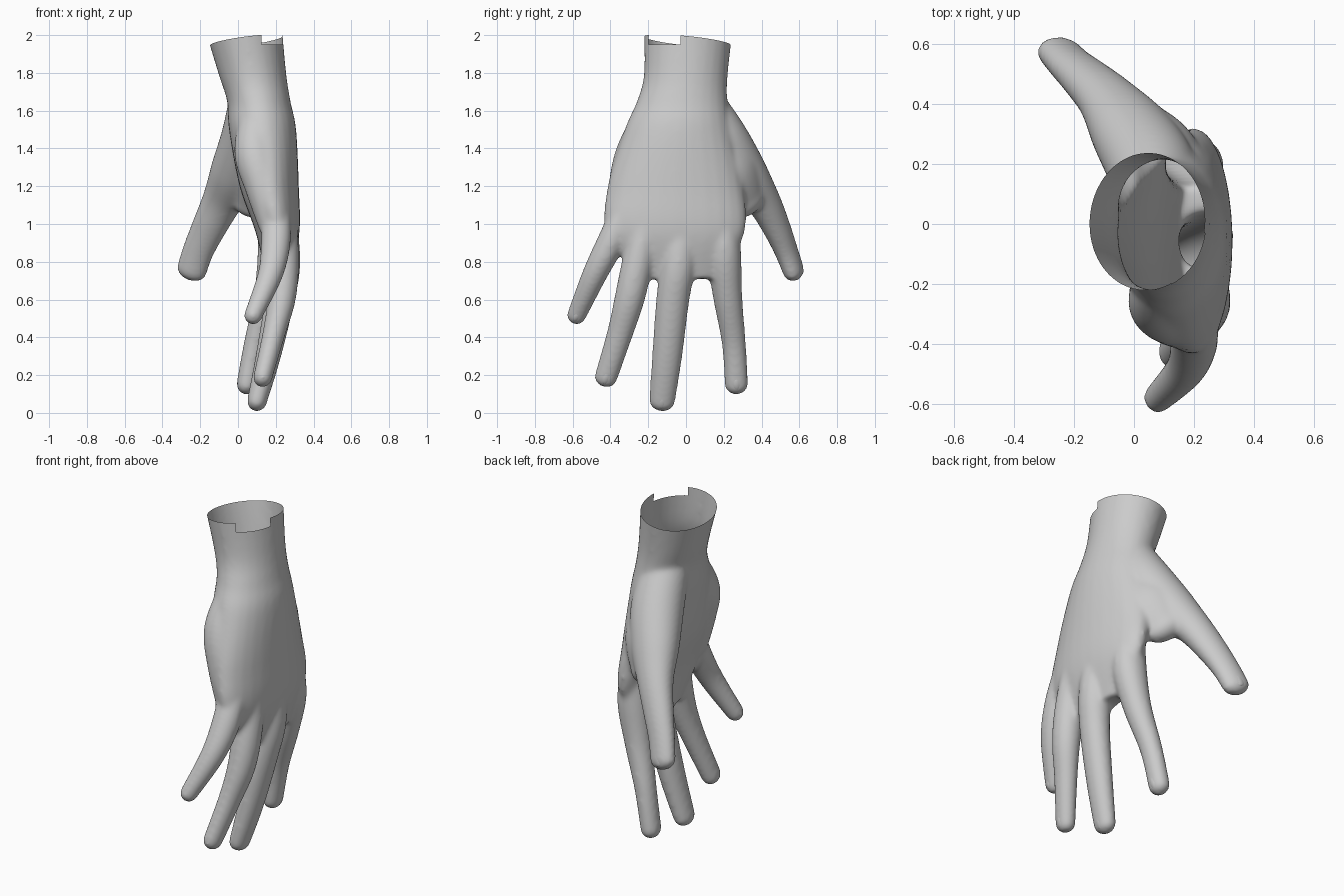
import bpy, bmesh, math
from mathutils import Vector

cube = bpy.data.objects.get("Cube")
if cube:
    bpy.data.objects.remove(cube, do_unlink=True)

skin = bpy.data.materials.new("light grey skin")
skin.use_nodes = True
grey = (0.6, 0.6, 0.6, 1)
skin.diffuse_color = grey
skin.node_tree.nodes["Principled BSDF"].inputs["Base Color"].default_value = grey

SIDES = 28
UP = Vector((0, 0, 1))
BACK = Vector((1, 0, 0))          # direction the back of the hand faces
LEFT = UP.cross(BACK)


def add_ring(bm, centre, side, dorsal):
    """Elliptical ring of vertices."""
    angles = [math.tau * i / SIDES for i in range(SIDES)]
    return [bm.verts.new(centre + side * math.cos(a) + dorsal * math.sin(a))
            for a in angles]


def skin_rings(bm, rings):
    """Join rings into a closed tube."""
    for a, b in zip(rings, rings[1:]):
        for i in range(SIDES):
            j = (i + 1) % SIDES
            bm.faces.new((a[i], a[j], b[j], b[i]))
    bm.faces.new(rings[0][::-1])
    bm.faces.new(rings[-1])


def spline(rows, steps=6):
    """Smooth interpolation of whole rows of numbers."""
    rows = [Vector(row) for row in rows]
    padded = [rows[0]] + rows + [rows[-1]]
    out = []
    for before, start, end, after in zip(padded, rows, rows[1:], padded[3:]):
        slope_in = (end - before) / 2
        slope_out = (after - start) / 2
        for n in range(steps):
            t = n / steps
            ease = t * t * (3 - 2 * t)
            out.append(start + (end - start) * ease
                       + slope_in * t * (1 - t) ** 2
                       - slope_out * t * t * (1 - t))
    return out + [rows[-1]]


def add_digit(bm, facing, root_ratio, tip_ratio, rows):
    """Tube through (x, y, z, half width) with a rounded tip.

    The ratios give depth over width at the root and at the tip."""
    points = spline(rows)
    last = len(points) - 1
    rings = []
    for k, point in enumerate(points):
        centre, wide = point.to_3d(), point[3]
        deep = wide * (root_ratio + (tip_ratio - root_ratio) * k / last)
        tangent = (points[min(k + 1, last)] - points[max(k - 1, 0)]).to_3d()
        tangent.normalize()
        side = tangent.cross(facing).normalized()
        dorsal = side.cross(tangent)
        rings.append(add_ring(bm, centre, side * wide, dorsal * deep))
    for n in range(1, 6):
        a = n * math.pi / 11
        shrink = math.cos(a)
        rings.append(add_ring(bm, centre + tangent * deep * math.sin(a),
                              side * wide * shrink, dorsal * deep * shrink))
    skin_rings(bm, rings)
    return centre, tangent, side, dorsal, wide, deep


bm = bmesh.new()

# Wrist and palm: height, centre x, centre y, half depth, half width
palm = spline([(2.08, .02, .015, .21, .24), (1.8, .075, 0, .18, .222),
               (1.65, .11, -.02, .168, .24), (1.5, .13, -.04, .178, .285),
               (1.2, .165, -.055, .157, .36), (.95, .21, -.055, .115, .365),
               (.71, .21, -.03, .06, .21)])
skin_rings(bm, [add_ring(bm, BACK * x + LEFT * y + UP * z, LEFT * wide, BACK * deep)
                for z, x, y, deep, wide in palm])

# Fingers and thumb: x, y, z, half width
tips = {}
tips["index"] = add_digit(bm, BACK, 1.12, .85, [
    (.19, .19, 1.05, .08), (.2, .2, .85, .092), (.16, .22, .62, .078),
    (.09, .253, .37, .064), (.045, .267, .15, .063)])
tips["middle"] = add_digit(bm, BACK, 1.05, .76, [
    (.22, -.02, 1.05, .085), (.24, -.04, .8, .093), (.22, -.07, .6, .088),
    (.16, -.1, .3, .08), (.1, -.127, .06, .069)])
tips["ring"] = add_digit(bm, BACK, 1.05, .82, [
    (.23, -.2, 1.05, .08), (.24, -.26, .78, .083), (.23, -.3, .6, .08),
    (.19, -.35, .42, .069), (.13, -.425, .185, .061)])
tips["little"] = add_digit(bm, BACK, 1.12, .95, [
    (.2, -.32, 1.08, .07), (.2, -.4, .9, .074), (.17, -.485, .73, .066),
    (.08, -.58, .515, .051)])
tips["thumb"] = add_digit(bm, Vector((.3, 1, .4)), 1, .68, [
    (.08, .04, 1.7, .12), (.06, .18, 1.46, .15), (-.01, .305, 1.27, .14),
    (-.085, .41, 1.12, .108), (-.155, .48, .98, .093), (-.21, .53, .86, .084),
    (-.245, .568, .755, .082)])

# Web of skin between thumb and index finger
add_digit(bm, BACK + LEFT, .8, .6, [
    (.1, .14, 1.45, .14), (.09, .24, 1.27, .17), (.045, .325, 1.125, .125)])

# Fleshy heel along the little finger side of the palm
add_digit(bm, BACK, 1, 1, [
    (.1, -.18, 1.57, .09), (.09, -.26, 1.38, .11), (.135, -.31, 1.2, .1),
    (.18, -.34, 1, .075)])

# Fuse the parts into one soft skin
bmesh.ops.recalc_face_normals(bm, faces=bm.faces)
mesh = bpy.data.meshes.new("hand")
bm.to_mesh(mesh)
bm.free()
hand = bpy.data.objects.new("hand", mesh)
bpy.context.collection.objects.link(hand)
remesh = hand.modifiers.new("fuse", 'REMESH')
remesh.mode = 'VOXEL'
remesh.voxel_size = 0.011
soften = hand.modifiers.new("soften", 'SMOOTH')
soften.factor = 0.5
soften.iterations = 18
fused = bpy.data.meshes.new_from_object(
    hand.evaluated_get(bpy.context.evaluated_depsgraph_get()))
hand.modifiers.clear()
hand.data = fused

# Open the wrist with a tilted cut, then cut the notch in its rim
bm = bmesh.new()
bm.from_mesh(fused)


def cut(point, normal, clear=False):
    """Slice the wrist end only, optionally removing the far side."""
    faces = [f for f in bm.faces if f.calc_center_median().z > 1.85]
    edges = {e for f in faces for e in f.edges}
    verts = {v for f in faces for v in f.verts}
    bmesh.ops.bisect_plane(bm, geom=faces + list(edges) + list(verts),
                           plane_co=point, plane_no=normal, clear_outer=clear)


rim = UP * 1.965
corner = Vector((.125, -.03, 1.95))
cut(rim, UP - BACK * .13 + LEFT * .1, True)
for axis in (BACK, LEFT, UP):
    cut(corner, axis)
notch = []
for f in bm.faces:
    offset = f.calc_center_median() - corner
    if offset.z > 0 and offset.x > 0 and offset.y < 0:
        notch.append(f)
bmesh.ops.delete(bm, geom=notch, context='FACES')
bm.to_mesh(fused)
bm.free()
parts = [hand]

# Fingernails: shallow domes set into the backs of the tips
for name, (tip, tangent, side, dorsal, wide, deep) in tips.items():
    bm = bmesh.new()
    bmesh.ops.create_uvsphere(bm, u_segments=24, v_segments=12, radius=1)
    centre = tip + dorsal * deep * .66 - tangent * wide * .3
    for v in bm.verts:
        x, y, z = v.co
        v.co = (centre + side * x * wide * .62 + tangent * y * wide * .75
                + dorsal * (z * .34 - x * x * .22) * deep)
    bmesh.ops.recalc_face_normals(bm, faces=bm.faces)
    nail_mesh = bpy.data.meshes.new(name + "_nail")
    bm.to_mesh(nail_mesh)
    bm.free()
    nail = bpy.data.objects.new(name + "_nail", nail_mesh)
    bpy.context.collection.objects.link(nail)
    parts.append(nail)

# One colour and smooth shading throughout
for part in parts:
    part.data.materials.clear()
    part.data.materials.append(skin)
    for poly in part.data.polygons:
        poly.use_smooth = True
